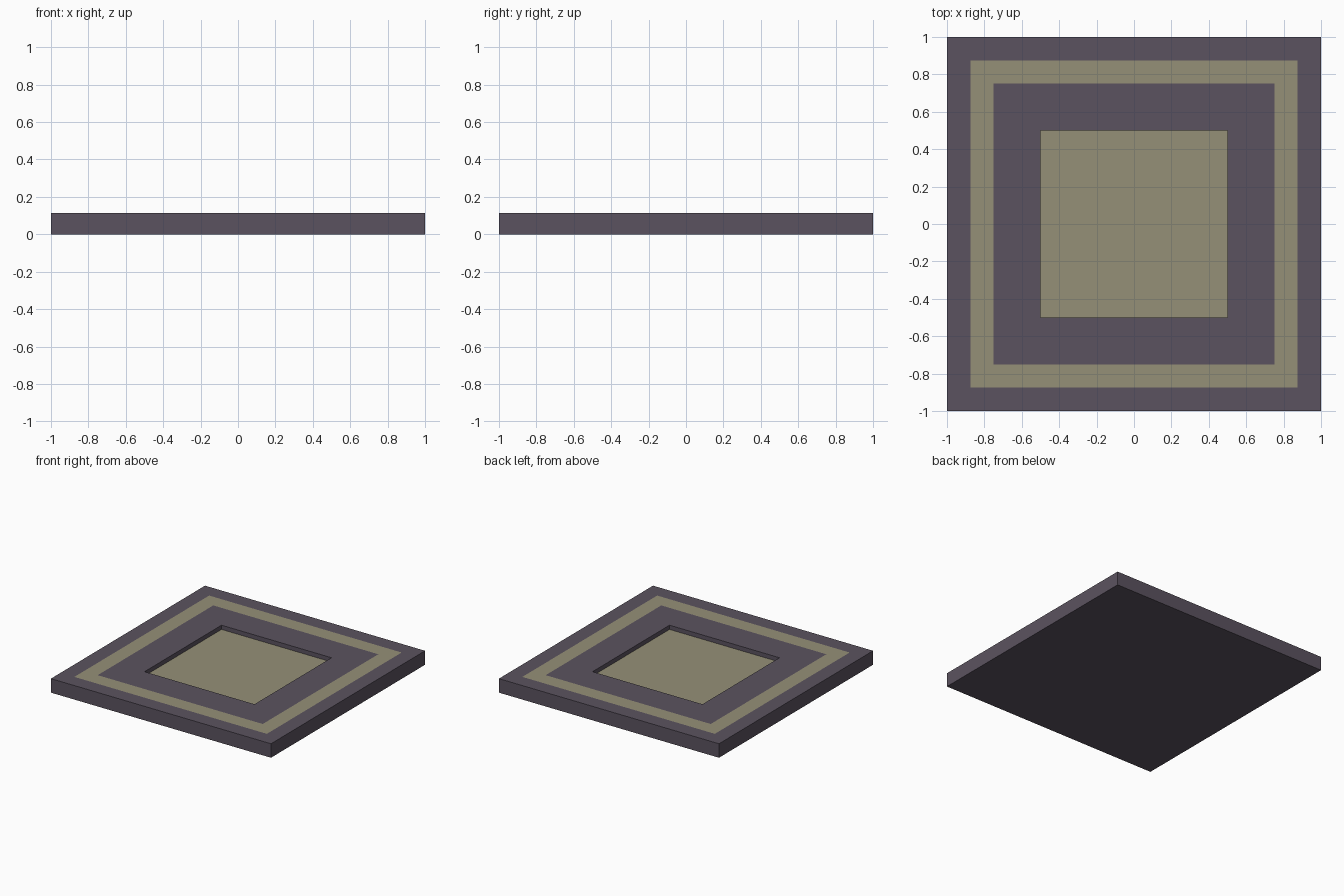
import bpy, bmesh

if "Cube" in bpy.data.objects:
    bpy.data.objects.remove(bpy.data.objects["Cube"])

HEIGHT, FLOOR = 0.115, 0.08


def material(name, color):
    m = bpy.data.materials.new(name)
    m.diffuse_color = (*color, 1)
    m.use_nodes = True
    m.node_tree.nodes["Principled BSDF"].inputs["Base Color"].default_value = m.diffuse_color
    return m


mesh = bpy.data.meshes.new("floor_tile")
tile = bpy.data.objects.new("floor_tile", mesh)
bpy.context.collection.objects.link(tile)
mesh.materials.append(material("dark_stone", (0.105, 0.086, 0.116)))
mesh.materials.append(material("pale_inlay", (0.30, 0.28, 0.185)))

bm = bmesh.new()


def square(half, z):
    return [bm.verts.new((sx * half, sy * half, z))
            for sx, sy in ((-1, -1), (1, -1), (1, 1), (-1, 1))]


# Underside
loop = square(1, 0)
bm.faces.new(loop[::-1])

# Side walls, rim, flush inlay band, inner border, recess walls
for half, z, mat in ((1, HEIGHT, 0), (0.875, HEIGHT, 0), (0.75, HEIGHT, 1),
                     (0.5, HEIGHT, 0), (0.5, FLOOR, 0)):
    nxt = square(half, z)
    for i in range(4):
        j = (i + 1) % 4
        bm.faces.new((loop[i], loop[j], nxt[j], nxt[i])).material_index = mat
    loop = nxt

# Sunken centre panel
bm.faces.new(loop).material_index = 1

bm.to_mesh(mesh)
bm.free()
